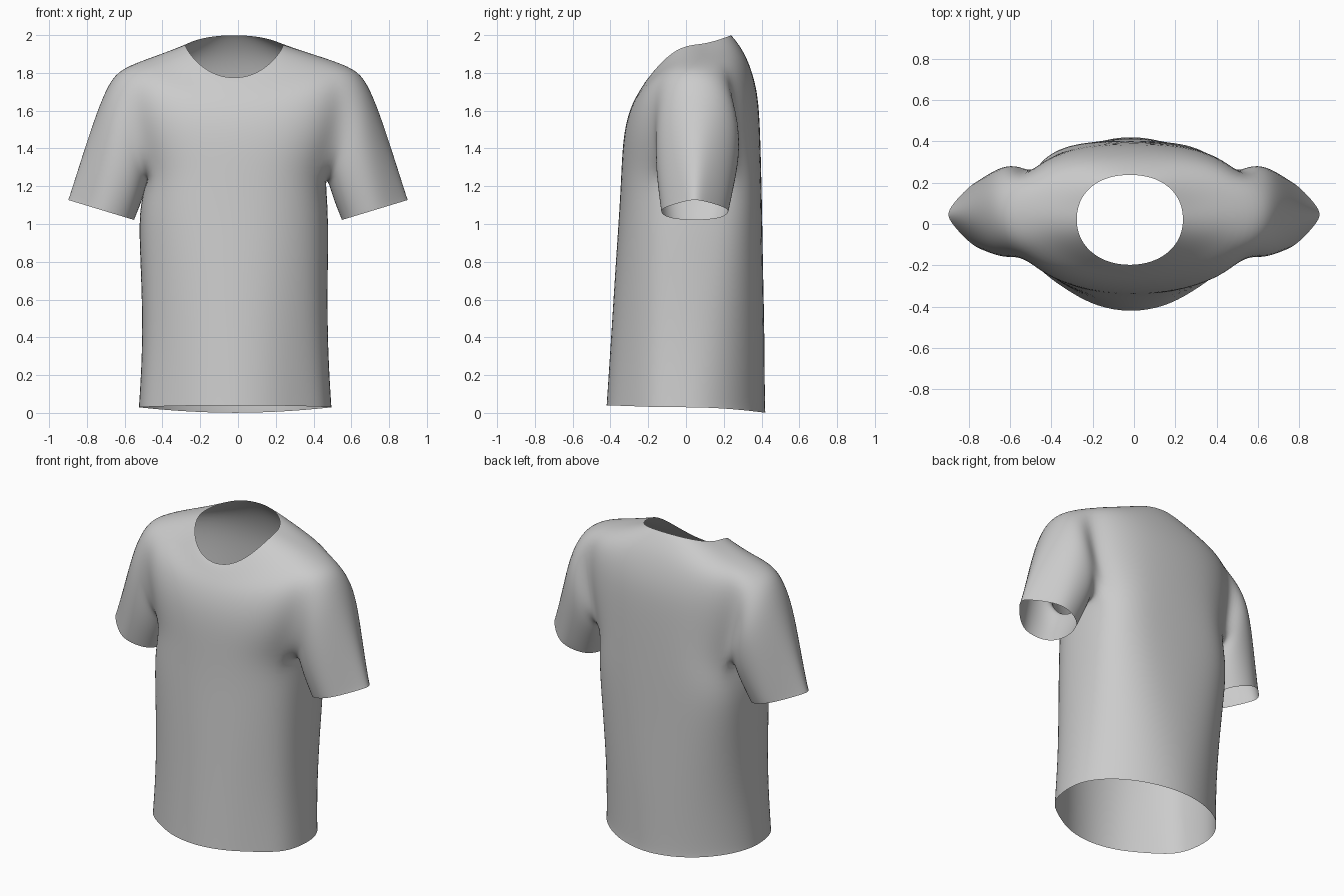
import bpy, bmesh
from math import sin, cos, pi

if "Cube" in bpy.data.objects:
    bpy.data.objects.remove(bpy.data.objects["Cube"])

N = 24
# Torso rings, hem to collar:
# centre x, half width, y front, y back, z front, z side, z back, front squareness, back squareness
RINGS = [
    (-.015, .515, -.395, .425, .04, .03, .00, 2.4, 1.9),
    (-.015, .512, -.393, .422, .08, .07, .04, 2.4, 1.9),
    (-.015, .492, -.38, .42, .40, .40, .40, 2.4, 2.15),
    (-.02, .50, -.365, .41, .80, .80, .80, 2.4, 2.7),
    (-.025, .507, -.352, .405, 1.08, 1.07, 1.08, 2.4, 3.2),
    (-.01, .475, -.345, .40, 1.28, 1.24, 1.30, 2.5, 3.2),   # armpit
    (.0, .55, -.338, .395, 1.42, 1.43, 1.50, 2.5, 2.7),
    (.0, .60, -.32, .385, 1.54, 1.65, 1.68, 2.5, 2.5),
    (.0, .60, -.287, .352, 1.635, 1.835, 1.81, 2.3, 2.4),    # shoulder tip
    (-.005, .44, -.25, .31, 1.70, 1.888, 1.91, 2.1, 2.3),
    (-.015, .32, -.215, .26, 1.755, 1.925, 1.98, 2.1, 2.2),
    (-.02, .26, -.20, .24, 1.772, 1.947, 2.0, 2.1, 2.2),      # collar
]
PIT, TIP, HALF = 5, 8, 2

# Sleeve rings: inner x, inner z, outer x, outer z, y front, y back, outer squareness
SLEEVE = [
    (.475, 1.215, .67, 1.785, -.165, .285, 2.2),
    (.487, 1.18, .735, 1.645, -.168, .29, 2.0),
    (.505, 1.12, .81, 1.43, -.162, .27, 1.6),
    (.54, 1.035, .90, 1.15, -.14, .235, 1.25),
    (.545, 1.02, .908, 1.13, -.137, .23, 1.25),
]


def spow(v, p):
    return abs(v) ** p * (1 if v >= 0 else -1)


bm = bmesh.new()

# Torso grid, with soft drape folds growing toward the front hem
grid = []
for r, (cx, hw, yf, yb, zf, zs, zb, nf, nb) in enumerate(RINGS):
    row = []
    for i in range(N):
        a = 2 * pi * i / N
        c, s = cos(a), sin(a)
        n = nf if s < 0 else nb
        end = zf if s < 0 else zb
        y = (yf + yb) / 2 + (yb - yf) / 2 * spow(s, 2 / n)
        if s < 0:
            y += .036 * max(0, 1 - zs / 1.2) * s * cos(4 * a)
        row.append(bm.verts.new((cx + hw * spow(c, 2 / n), y,
                                 zs + (end - zs) * abs(s) ** (1.6 if r > TIP else 2))))
    grid.append(row)

# Torso faces, leaving the two armholes open
hole = {c % N for c in range(-HALF, HALF)} | {N // 2 + c for c in range(-HALF, HALF)}
for r in range(len(grid) - 1):
    for i in range(N):
        if PIT <= r < TIP and i in hole:
            continue
        j = (i + 1) % N
        bm.faces.new((grid[r][i], grid[r][j], grid[r + 1][j], grid[r + 1][i]))

# Sleeves grown from the armhole edges
for side in (1, -1):
    path = [(PIT, k) for k in range(0, HALF + 1)]
    path += [(r, HALF) for r in range(PIT + 1, TIP)]
    path += [(TIP, k) for k in range(HALF, -HALF - 1, -1)]
    path += [(r, -HALF) for r in range(TIP - 1, PIT, -1)]
    path += [(PIT, k) for k in range(-HALF, 0)]
    loop = [grid[r][k % N if side > 0 else N // 2 - k] for r, k in path]
    m = len(loop)
    for xi, zi, xo, zo, yf, yb, no in SLEEVE:
        ring = []
        for i in range(m):
            a = 2 * pi * i / m
            p = 2 / (no if cos(a) < 0 else 2.5)
            t = (1 - spow(cos(a), p)) / 2
            ring.append(bm.verts.new((side * (xi + (xo - xi) * t),
                                      (yf + yb) / 2 + (yb - yf) / 2 * spow(sin(a), p),
                                      zi + (zo - zi) * t)))
        for i in range(m):
            j = (i + 1) % m
            bm.faces.new((loop[i], loop[j], ring[j], ring[i]))
        loop = ring

bmesh.ops.recalc_face_normals(bm, faces=bm.faces[:])
mesh = bpy.data.meshes.new("tshirt")
bm.to_mesh(mesh)
bm.free()

# Smooth cloth surface
shirt = bpy.data.objects.new("tshirt", mesh)
bpy.context.collection.objects.link(shirt)
mesh.polygons.foreach_set("use_smooth", [True] * len(mesh.polygons))
sub = shirt.modifiers.new("smooth", 'SUBSURF')
sub.levels = sub.render_levels = 2
